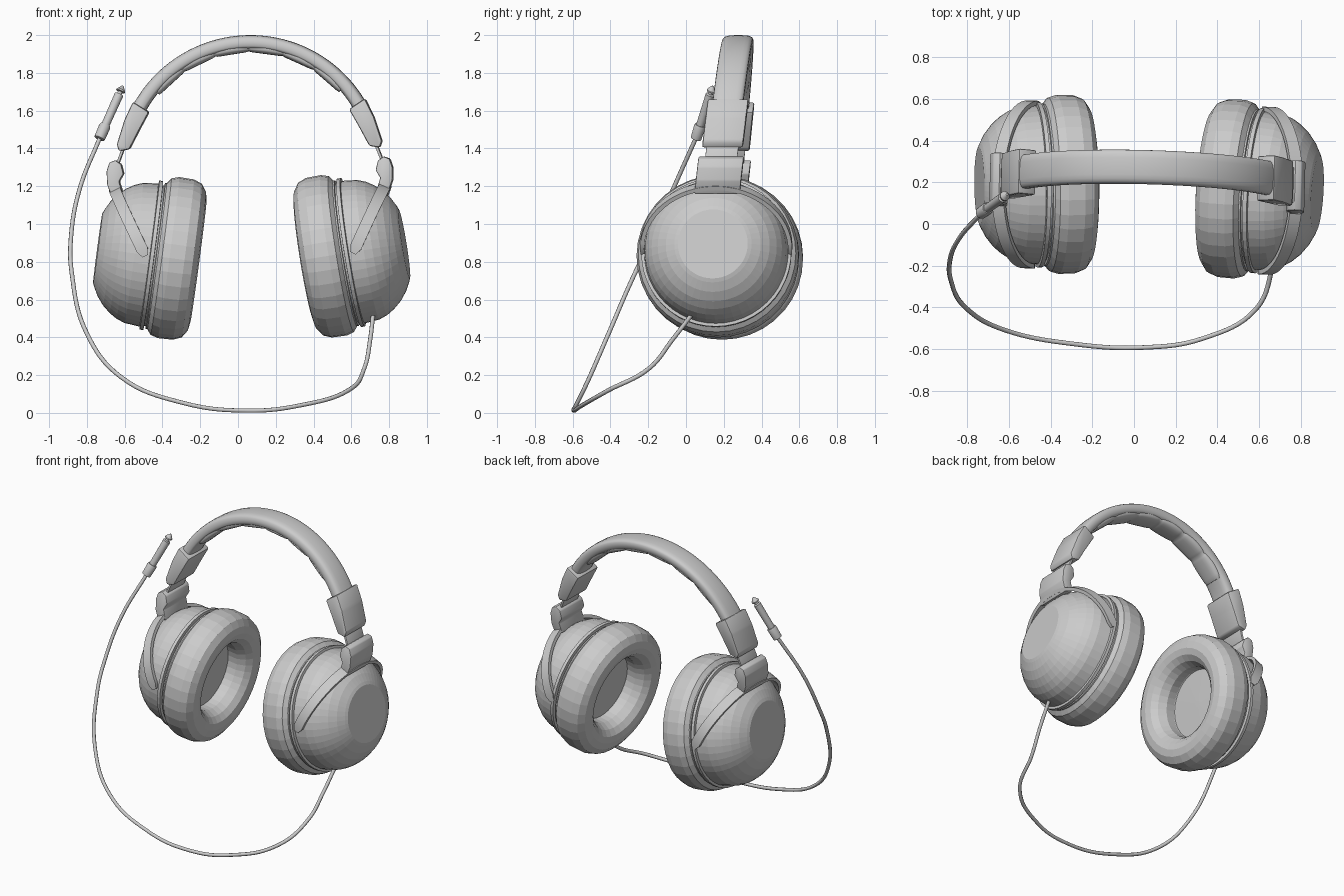
import bpy, bmesh
from math import sin, cos, pi, radians, copysign
from mathutils import Vector, Matrix

if "Cube" in bpy.data.objects:
    bpy.data.objects.remove(bpy.data.objects["Cube"])

# slight pose of the whole headset
POSE = (Matrix.Translation((0.068, 0.2, 1.0)) @ Matrix.Rotation(radians(-1.5), 4, 'Z')
        @ Matrix.Rotation(radians(-0.8), 4, 'Y') @ Matrix.Translation((0, -0.2, -1.0)))


def lean(z):
    return 0.2 + 0.11 * (z - 1.3)


def skin(sections):
    """Join equal closed sections into a capped tube."""
    bm = bmesh.new()
    rings = [[bm.verts.new(p) for p in s] for s in sections]
    n = len(rings[0])
    for a, b in zip(rings, rings[1:]):
        for i in range(n):
            j = (i + 1) % n
            bm.faces.new((a[i], a[j], b[j], b[i]))
    bm.faces.new(rings[0])
    bm.faces.new(rings[-1])
    bmesh.ops.recalc_face_normals(bm, faces=bm.faces)
    return bm


def lathe(profile, origin, axis, segs):
    """Turn (distance, radius) points around an axis."""
    axis = Vector(axis).normalized()
    u = axis.cross(Vector((0, 1, 0))).normalized()
    v = axis.cross(u)
    return skin([[Vector(origin) + axis * t + (u * cos(2 * pi * i / segs) + v * sin(2 * pi * i / segs)) * r
                  for i in range(segs)] for t, r in profile])


def prism(pts, half, bevel):
    """Extrude an x-z outline across y."""
    bm = skin([[Vector((x, lean(z) + s * half, z)) for x, z in pts] for s in (-1, 1)])
    bmesh.ops.bevel(bm, geom=bm.edges[:], offset=bevel, segments=2, affect='EDGES', profile=0.5)
    return bm


def finish(name, bm, smooth=None, pose=True):
    if pose:
        bm.transform(POSE)
    me = bpy.data.meshes.new(name)
    bm.to_mesh(me)
    bm.free()
    ob = bpy.data.objects.new(name, me)
    bpy.context.collection.objects.link(ob)
    if smooth:
        bpy.ops.object.select_all(action='DESELECT')
        ob.select_set(True)
        bpy.context.view_layer.objects.active = ob
        bpy.ops.object.shade_smooth_by_angle(angle=radians(smooth))
    return ob


def pair(name, bm, smooth=None):
    """Make the right part and its mirrored left part."""
    other = bm.copy()
    other.transform(Matrix.Scale(-1, 4, (1, 0, 0)))
    bmesh.ops.reverse_faces(other, faces=other.faces)
    finish("right_" + name, bm, smooth)
    finish("left_" + name, other, smooth)


# ear cups
ORIGIN, AXIS = (0.28, 0.185, 0.805), (0.985, -0.04, 0.145)
pair("ear_pad", lathe([(0.2, 0.2), (0.15, 0.225), (0.09, 0.225), (0.04, 0.25), (0.01, 0.285), (0, 0.325),
                       (0.008, 0.37), (0.035, 0.41), (0.08, 0.428), (0.16, 0.43), (0.2, 0.418),
                       (0.222, 0.39), (0.222, 0.3)], ORIGIN, AXIS, 36))
pair("speaker_cover", lathe([(0.15, 0.02), (0.155, 0.23), (0.2, 0.23)], ORIGIN, AXIS, 36))
pair("cup_rim", lathe([(0.2, 0.3), (0.215, 0.39), (0.23, 0.39), (0.232, 0.375), (0.24, 0.375),
                       (0.242, 0.398), (0.262, 0.398), (0.265, 0.37), (0.275, 0.3)], ORIGIN, AXIS, 48))
pair("cup_shell", lathe([(0.25, 0.3), (0.265, 0.382), (0.345, 0.374), (0.39, 0.357), (0.43, 0.332),
                         (0.47, 0.297), (0.505, 0.252), (0.53, 0.205), (0.538, 0.185)],
                        ORIGIN, AXIS, 48))

# forks hugging the cups
C, U, N = Vector((0.565, 0.175, 0.87)), Vector((0.424, 0, 0.906)), Vector((0.906, 0, -0.424))
fork = []
for i in range(-1, 34):
    a = pi * i / 32
    rad = U * sin(a) + Vector((0, cos(a), 0))
    p = C + U * 0.355 * sin(a) + Vector((0, 0.392 * cos(a), 0))
    w = 0.016 if i in (-1, 33) else 0.031
    fork.append([p + N * w * s + rad * 0.011 * r for s, r in ((-1, -1), (1, -1), (1, 1), (-1, 1))])
pair("fork", skin(fork), 30)

# hinge blocks, sliders and band clamps
pair("hinge_block", prism([(0.668, 1.275), (0.68, 1.325), (0.71, 1.348), (0.742, 1.335), (0.757, 1.29),
                           (0.755, 1.22), (0.73, 1.15), (0.672, 1.17), (0.692, 1.235)], 0.12, 0.006), 30)
pair("slider", prism([(0.70, 1.31), (0.713, 1.315), (0.665, 1.44), (0.652, 1.435)], 0.085, 0.002), 30)
pair("band_clamp", prism([(0.53, 1.6), (0.614, 1.655), (0.66, 1.56), (0.702, 1.43), (0.69, 1.395),
                          (0.635, 1.405), (0.58, 1.51)], 0.108, 0.01), 30)


# headband and its quilted cushion
def band(radius, half_t, half_w, limit, steps, power, lumps=0):
    out = []
    for k in range(steps + 1):
        f = k / steps
        a = radians(limit) * (2 * f - 1)
        grow = 0.72 + 0.28 * abs(sin(pi * lumps * f)) ** 0.5 if lumps else 1
        sec = []
        for i in range(20):
            b = 2 * pi * i / 20
            dr = copysign(abs(cos(b)) ** power, cos(b)) * half_t * grow
            dy = copysign(abs(sin(b)) ** power, sin(b)) * half_w * (0.5 + 0.5 * grow)
            r = radius + dr
            z = 1.293 + r * cos(a)
            sec.append(Vector((r * sin(a), lean(z) + dy, z)))
        out.append(sec)
    return skin(out)


finish("headband", band(0.669, 0.038, 0.082, 62, 48, 0.6), 40)
finish("headband_cushion", band(0.645, 0.033, 0.074, 50, 72, 0.7, 6), 40)

# cable
path = [(.715, .03, .52), (.70, -.07, .39), (.67, -.19, .24), (.585, -.41, .12), (.33, -.55, .04),
        (.05, -.593, .012), (-.3, -.575, .055), (-.62, -.51, .19), (-.8, -.41, .42), (-.88, -.27, .74),
        (-.885, -.18, .92), (-.84, -.07, 1.18), (-.73, .055, 1.46)]
cu = bpy.data.curves.new("cable", 'CURVE')
cu.dimensions = '3D'
cu.bevel_depth = 0.0115
cu.bevel_resolution = 2
cu.resolution_u = 8
cu.use_fill_caps = True
sp = cu.splines.new('BEZIER')
sp.bezier_points.add(len(path) - 1)
for bp, p in zip(sp.bezier_points, path):
    bp.co = p
    bp.handle_left_type = bp.handle_right_type = 'AUTO'
bpy.context.collection.objects.link(bpy.data.objects.new("cable", cu))

# plug
finish("plug", lathe([(0, 0.02), (0.004, 0.029), (0.075, 0.031), (0.085, 0.027), (0.085, 0.022),
                      (0.268, 0.024), (0.272, 0.012), (0.285, 0.012), (0.287, 0.024), (0.295, 0.024),
                      (0.32, 0.005)], (-.735, .052, 1.45), (.125, .09, .28), 20), 30, pose=False)
